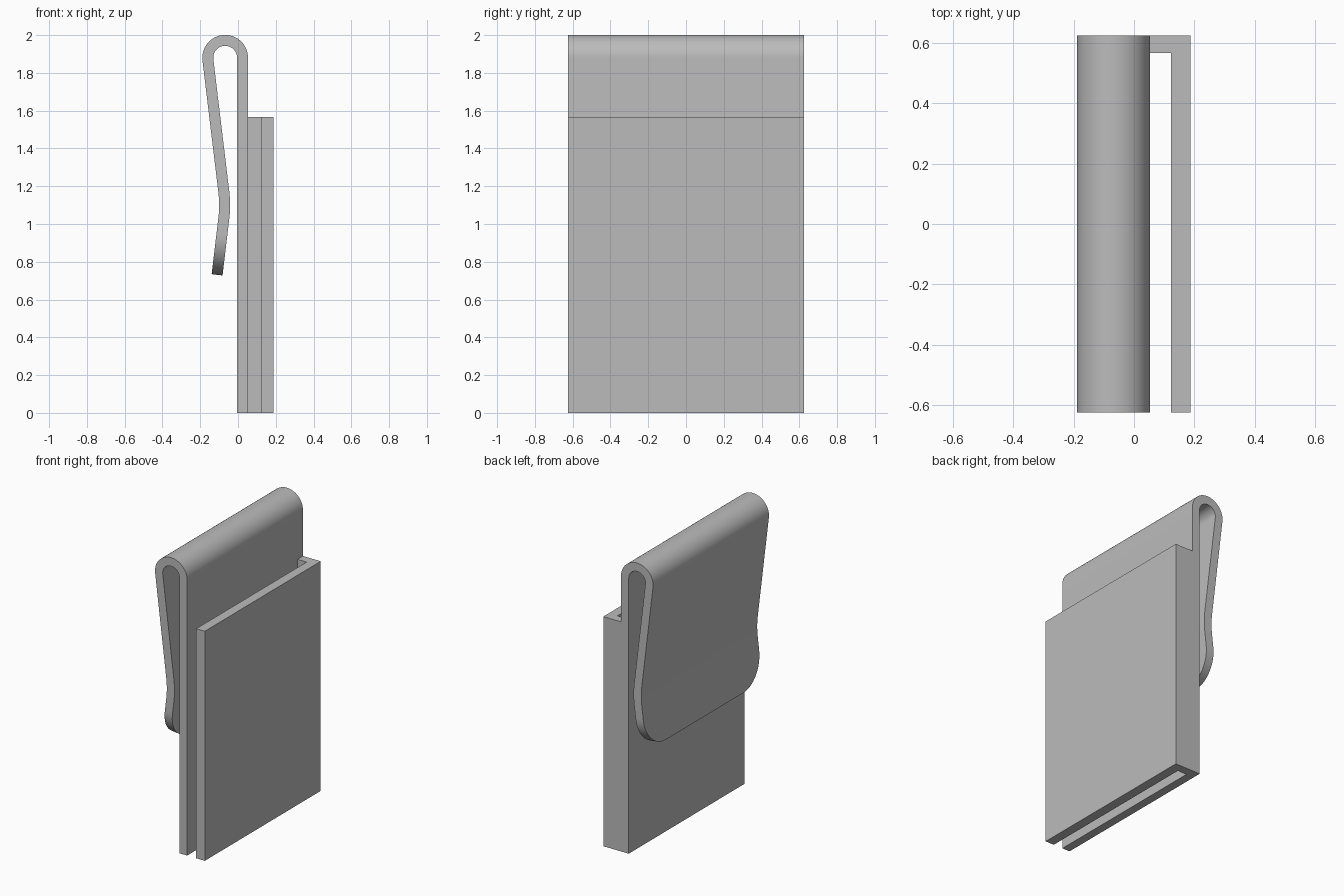
import bpy
import bmesh
from math import sin, cos, radians, pi
from mathutils import Vector

cube = bpy.data.objects.get("Cube")
if cube:
    bpy.data.objects.remove(cube, do_unlink=True)

HALF = 0.625          # half width along y
THICK = 0.058         # strip thickness
LEAN = radians(6.8)   # tilt of the spring arm

grey = bpy.data.materials.new("plain grey")
grey.use_nodes = True
grey.diffuse_color = (0.5, 0.5, 0.5, 1)
grey.node_tree.nodes["Principled BSDF"].inputs["Base Color"].default_value = (0.5, 0.5, 0.5, 1)


def finish(bm, name):
    """Turn a bmesh into a named, coloured object."""
    bmesh.ops.recalc_face_normals(bm, faces=bm.faces)
    mesh = bpy.data.meshes.new(name)
    bm.to_mesh(mesh)
    bm.free()
    mesh.materials.append(grey)
    obj = bpy.data.objects.new(name, mesh)
    bpy.context.collection.objects.link(obj)
    return obj


def arc(cx, cz, radius, start, end, steps, flip=0):
    """Stations along an arc: centre point, normal angle, half width."""
    for i in range(steps + 1):
        a = start + (end - start) * i / steps
        yield (cx + radius * cos(a), cz + radius * sin(a), a + flip, HALF)


# Spring clip: flat back, rolled top, leaning arm with a soft bend
stations = [(0.024, 0, 0, HALF)]
stations += arc(-0.068, 1.88, 0.092, 0, pi + LEAN, 32)
stations += arc(-0.671, 1.10, 0.6, LEAN, -LEAN, 10, pi)

# Flared tip with rounded corners
bend_x, bend_z, angle, _ = stations[-1]
TIP, CORNER = 0.30, 0.21
for i in range(17):
    a = pi / 2 * i / 16
    along = TIP - CORNER * (1 - sin(a))
    stations.append((bend_x - sin(angle) * along, bend_z + cos(angle) * along,
                     angle, HALF - CORNER * (1 - cos(a))))

# Sweep a rectangular section along the stations
bm = bmesh.new()
rings = []
for x, z, a, w in stations:
    off = Vector((cos(a), 0, sin(a))) * THICK / 2
    mid = Vector((x, 0, z))
    rings.append([bm.verts.new(mid + off * s + Vector((0, y, 0)))
                  for s, y in ((1, -w), (1, w), (-1, w), (-1, -w))])
for r0, r1 in zip(rings, rings[1:]):
    for k in range(4):
        n = (k + 1) % 4
        bm.faces.new((r0[k], r0[n], r1[n], r1[k]))
bm.faces.new(rings[0])
bm.faces.new(rings[-1])
clip = finish(bm, "spring_clip")
bpy.context.view_layer.objects.active = clip
clip.select_set(True)
bpy.ops.object.shade_smooth_by_angle(angle=radians(30))

# Card holder: front plate joined to the clip by a web on one side
bm = bmesh.new()
profile = [(0.053, HALF), (0.187, HALF), (0.187, -HALF),
           (0.122, -HALF), (0.122, 0.566), (0.053, 0.566)]
base = bm.faces.new([bm.verts.new((x, y, 0)) for x, y in profile])
top = bmesh.ops.extrude_face_region(bm, geom=[base], use_keep_orig=True)
bmesh.ops.translate(bm, vec=(0, 0, 1.567),
                    verts=[v for v in top["geom"] if isinstance(v, bmesh.types.BMVert)])
finish(bm, "card_holder")
